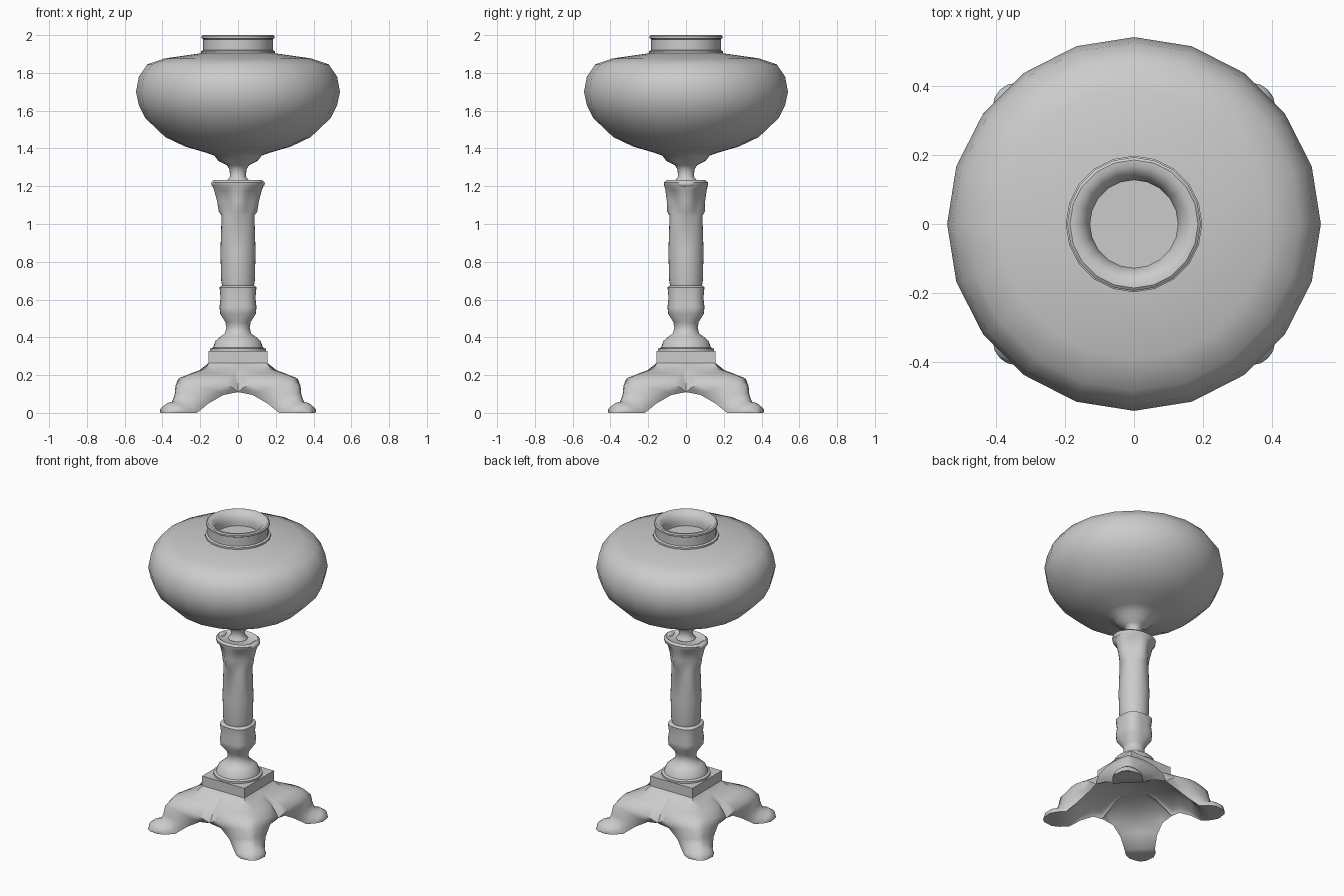
import bpy, bmesh
from math import sin, cos, pi, radians
from mathutils import Matrix, Vector


def finish(name, bm, angle=40):
    bmesh.ops.remove_doubles(bm, verts=bm.verts, dist=0.0005)
    bmesh.ops.dissolve_degenerate(bm, edges=bm.edges, dist=0.0001)
    bmesh.ops.recalc_face_normals(bm, faces=bm.faces)
    mesh = bpy.data.meshes.new(name)
    bm.to_mesh(mesh)
    bm.free()
    obj = bpy.data.objects.new(name, mesh)
    bpy.context.collection.objects.link(obj)
    bpy.ops.object.select_all(action='DESELECT')
    obj.select_set(True)
    bpy.context.view_layer.objects.active = obj
    bpy.ops.object.shade_smooth_by_angle(angle=radians(angle))
    return obj


def turn(a):
    return Matrix.Rotation(a, 4, 'Z')


def skin(bm, rows, closed=False):
    """Join rows of points with quads."""
    vs = [[bm.verts.new(p) for p in row] for row in rows]
    n = len(vs[0])
    for a, b in zip(vs, vs[1:]):
        for i in range(n if closed else n - 1):
            j = (i + 1) % n
            bm.faces.new((a[i], a[j], b[j], b[i]))


def lathe(name, profile, sides=20, shape=lambda r, z, a: r, angle=40):
    bm = bmesh.new()
    rows = []
    for r, z in profile:
        angles = [2 * pi * i / sides for i in range(sides)]
        rows.append([(shape(r, z, a) * cos(a), shape(r, z, a) * sin(a), z) for a in angles])
    skin(bm, rows, closed=True)
    return finish(name, bm, angle)


# Oil bowl with its short stem
lathe("bowl", [(0, 1.905), (0.19, 1.905), (0.39, 1.876), (0.48, 1.845), (0.525, 1.78),
               (0.54, 1.70), (0.525, 1.63), (0.49, 1.56), (0.385, 1.46), (0.28, 1.41),
               (0.17, 1.378), (0.125, 1.362), (0.105, 1.335), (0.06, 1.312), (0.045, 1.29),
               (0.042, 1.25), (0.06, 1.228), (0, 1.22)], angle=50)

# Collar with rolled rim and sunken opening
lathe("collar", [(0, 1.9), (0.197, 1.9), (0.197, 1.915), (0.184, 1.92), (0.184, 1.978),
                 (0.193, 1.983), (0.193, 1.994), (0.185, 2.0), (0.168, 1.999),
                 (0.148, 1.986), (0.134, 1.965), (0.127, 1.94), (0.127, 1.912), (0, 1.912)])


# Column: squared lower cup, plain shaft, leafy top flare that is wider along x
def column_shape(r, z, a):
    if 0.5 < z < 0.672:
        r *= 1.04 - 0.06 * cos(4 * a)
    if z > 1.05:
        r += 0.012 * cos(2 * a) * (z - 1.05) / 0.18 * min(1, r / 0.1)
    if 1.06 < z < 1.2:
        r += 0.009 * cos(4 * a)
    return r


lathe("column", [(0, 0.325), (0.147, 0.325), (0.147, 0.34), (0.132, 0.346), (0.12, 0.38),
                 (0.095, 0.402), (0.07, 0.42), (0.062, 0.45), (0.067, 0.48), (0.096, 0.525),
                 (0.1, 0.56), (0.094, 0.61), (0.1, 0.665), (0.085, 0.675), (0.089, 0.7),
                 (0.093, 0.85), (0.087, 1.045), (0.092, 1.065), (0.097, 1.12), (0.109, 1.18),
                 (0.125, 1.202), (0.128, 1.22), (0.115, 1.232), (0.09, 1.215), (0, 1.21)],
      32, column_shape)

# Curled lips on the column top
bm = bmesh.new()
for a in (0, pi):
    bmesh.ops.create_uvsphere(bm, u_segments=16, v_segments=8, radius=1,
                              matrix=turn(a) @ Matrix.Translation((0.12, 0, 1.213))
                              @ Matrix.Diagonal((0.022, 0.05, 0.02, 1)))
finish("column_lips", bm, 60)

# Square plinth
bm = bmesh.new()
bmesh.ops.create_cube(bm, size=1, matrix=Matrix.Translation((0, 0, 0.296))
                      @ Matrix.Diagonal((0.31, 0.31, 0.064, 1)))
finish("plinth", bm)

# Four-legged base: each station runs from the leg ridge (u, z) to its edge (u, v, z)
top = [(0.212, 0.268, 0.106, 0.106, 0.268), (0.25, 0.232, 0.13, 0.13, 0.242),
       (0.33, 0.212, 0.175, 0.175, 0.188), (0.405, 0.19, 0.21, 0.21, 0.11),
       (0.445, 0.15, 0.26, 0.15, 0.095), (0.455, 0.1, 0.33, 0.11, 0.05),
       (0.47, 0.062, 0.4, 0.092, 0), (0.51, 0.054, 0.46, 0.09, 0),
       (0.54, 0.034, 0.505, 0.075, 0), (0.548, 0, 0.54, 0.03, 0)]
bulge = [0, 0, 0.25, 0.5, 0.6, 0.6, 0.6, 0.6, 0.6, 0.6]
under = [(0, 0.2, 0, 0, 0.2), (0.13, 0.19, 0.12, 0.12, 0.18), (0.22, 0.165, 0.21, 0.21, 0.11),
         (0.29, 0.135, 0.26, 0.15, 0.095), (0.345, 0.085, 0.33, 0.11, 0.05),
         (0.4, 0, 0.4, 0.092, 0), (0.46, 0, 0.46, 0.09, 0),
         (0.505, 0, 0.505, 0.075, 0), (0.548, 0, 0.54, 0.03, 0)]


def section(station, rot, side, round_=0, steps=6):
    ur, zr, ue, ve, ze = station
    row = []
    for i in range(steps + 1):
        t = pi / 2 * i / steps
        s, c = sin(t), cos(t)
        k = s + (1 - c - s) * round_
        row.append(rot @ Vector((ur + (ue - ur) * k, side * ve * s, ze + (zr - ze) * c)))
    return row


bm = bmesh.new()
for leg in range(4):
    rot = turn(pi / 4 + leg * pi / 2)
    for side in (1, -1):
        skin(bm, [section(s, rot, side, b) for s, b in zip(top, bulge)])
        skin(bm, [section(s, rot, side) for s in under])
finish("base", bm, 60)
